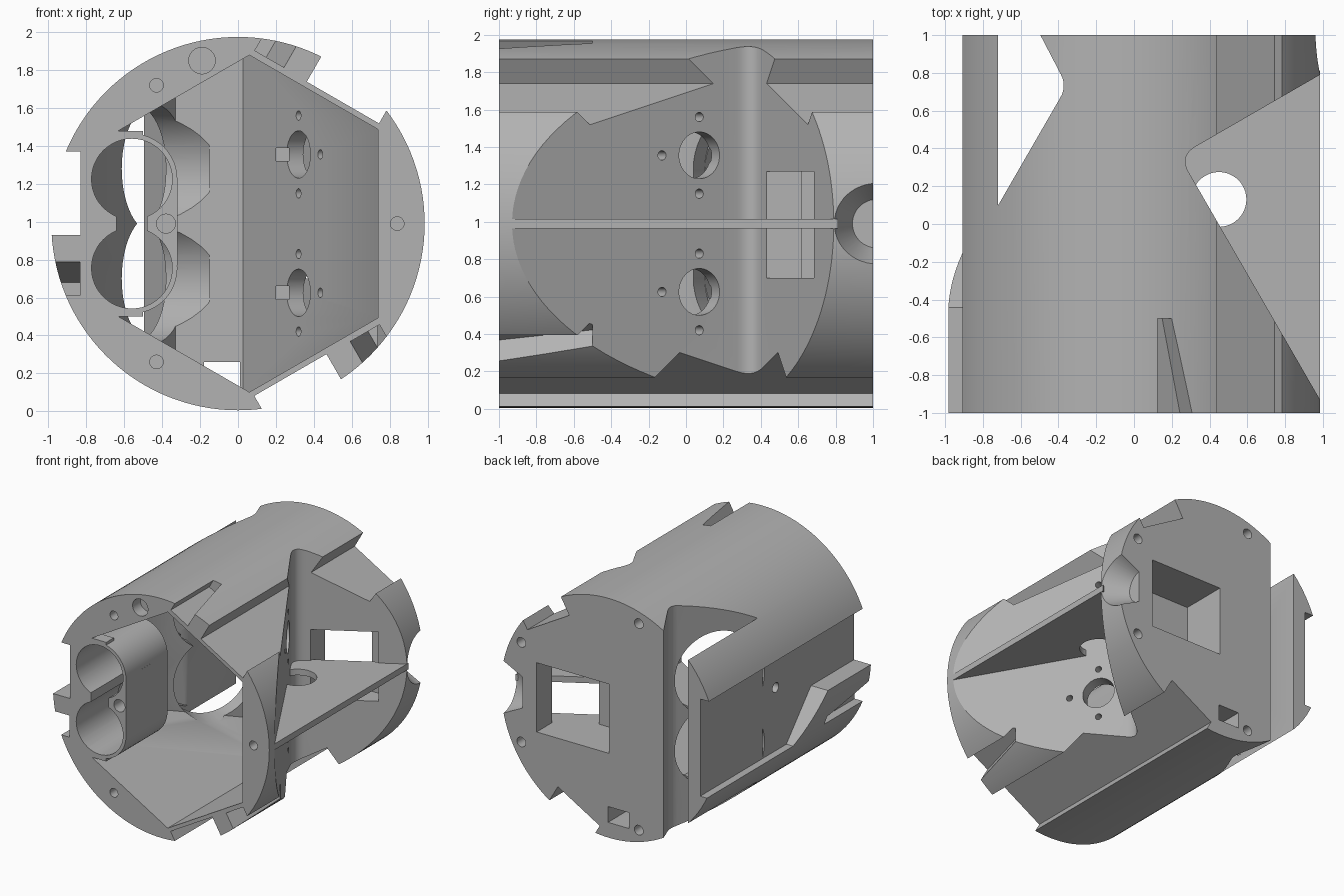
import bpy, bmesh
from math import sin, cos, pi, radians, sqrt
from mathutils import Vector, Matrix

if "Cube" in bpy.data.objects:
    bpy.data.objects.remove(bpy.data.objects["Cube"])

R, ZC = 0.985, 0.99
T60 = sqrt(3)

grey = bpy.data.materials.new("grey plastic")
grey.use_nodes = True
COLOUR = (0.45, 0.45, 0.45, 1)
grey.diffuse_color = COLOUR
grey.node_tree.nodes["Principled BSDF"].inputs["Base Color"].default_value = COLOUR


def finish(name, bm):
    bmesh.ops.recalc_face_normals(bm, faces=bm.faces)
    me = bpy.data.meshes.new(name)
    bm.to_mesh(me)
    bm.free()
    me.materials.append(grey)
    ob = bpy.data.objects.new(name, me)
    bpy.context.collection.objects.link(ob)
    return ob


def prism(name, pts, axis, lo, hi, turn=0):
    """Extrude a 2D outline along an axis, then turn it about the long axis."""
    place = {"x": lambda a, b, d: (d, a, b), "y": lambda a, b, d: (a, d, b),
             "z": lambda a, b, d: (a, b, d)}[axis]
    bm = bmesh.new()
    ends = [[bm.verts.new(place(a, b, d)) for a, b in pts] for d in (lo, hi)]
    bm.faces.new(ends[0])
    bm.faces.new(ends[1][::-1])
    n = len(pts)
    for i in range(n):
        j = (i + 1) % n
        bm.faces.new((ends[0][i], ends[0][j], ends[1][j], ends[1][i]))
    if turn:
        bmesh.ops.rotate(bm, verts=bm.verts, cent=(0, 0, ZC),
                         matrix=Matrix.Rotation(turn, 3, "Y"))
    return finish(name, bm)


def box(name, x, y, z):
    return prism(name, [(x[0], y[0]), (x[1], y[0]), (x[1], y[1]), (x[0], y[1])], "z", *z)


def cyl(name, centre, direction, r, length, r2=None, seg=48):
    bm = bmesh.new()
    rot = Vector(direction).to_track_quat("Z", "Y").to_matrix().to_4x4()
    bmesh.ops.create_cone(bm, cap_ends=True, segments=seg, radius1=r,
                          radius2=r if r2 is None else r2, depth=length,
                          matrix=Matrix.Translation(centre) @ rot)
    return finish(name, bm)


def combine(target, other, op="DIFFERENCE"):
    mod = target.modifiers.new(op, "BOOLEAN")
    mod.operation, mod.object, mod.solver = op, other, "EXACT"
    bpy.context.view_layer.objects.active = target
    bpy.ops.object.modifier_apply(modifier=mod.name)
    bpy.data.objects.remove(other)


def rounded(before, corner, after, r, n=8):
    """Points of an arc-like corner between two edges."""
    p = Vector(corner)
    a = p + (Vector(before) - p).normalized() * r
    b = p + (Vector(after) - p).normalized() * r
    return [tuple(a.lerp(p, i / n).lerp(p.lerp(b, i / n), i / n)) for i in range(n + 1)]


# Main cylinder
body = cyl("body_shell", (0, 0, ZC), (0, 1, 0), R, 2, seg=128)

# Three lengthwise flats and wedge pockets around the outside
for k in range(3):
    turn = k * radians(120)
    flat = [(-1.2, ZC - .06), (-.83, ZC - .06), (-.83, ZC + .38), (-1.2, ZC + .38)]
    combine(body, prism("flat_cutter", flat, "y", -1.1, 1.1, turn))
    wedge = [(-1.1, ZC - .38), (-1.1, ZC - .18), (-.5, ZC - .31), (-.5, ZC - .38)]
    combine(body, prism("wedge_cutter", wedge, "x", -1.2, -.835, turn))

# Side panel is lowered toward the back
low = [(-.45, .94), (-.12, .57), (1.1, .57), (1.1, .94)]
combine(body, prism("panel_cutter", low, "x", -1.2, -.83))

# Hollow interior: six-sided opening narrowing to a back wall
corners = []
for k in range(6):
    a1, a2 = radians(60 * k), radians(60 * k + 60)
    d1, d2 = (.74, .80) if k % 2 == 0 else (.80, .74)
    s = sin(a2 - a1)
    corners.append(((d1 * sin(a2) - d2 * sin(a1)) / s,
                    ZC + (d2 * cos(a1) - d1 * cos(a2)) / s))
hollow = prism("hollow_cutter", corners, "y", -1.2, .8)
plan = [(-.9, -1.3), (1.08, -1.3), (.026, .53), (-.33, .53), (-.9, .53 - .57 * T60)]
combine(hollow, prism("plan_cutter", plan, "z", -.2, 2.2), "INTERSECT")
combine(body, hollow)

# Large V notch on the left side
apex, near, far = (.24, .36), (1.24, .36 - T60), (1.24, .36 + 1 / T60)
notch = rounded(near, apex, far, .1) + [far, near]
combine(body, prism("notch_cutter", notch, "z", -.2, 2.2))

# Rear notch on the right side, leaving a side strip
tip, lower, upper = (-.355, .73), (-.72, .73 - .365 * T60), (-.6, 1.2)
rear = rounded(lower, tip, upper, .07) + [upper, (-.72, 1.2), lower]
combine(body, prism("rear_notch_cutter", rear, "z", -.2, 2.2))

# Round openings in the slanted walls
na = Vector((T60 / 2, .5, 0))
along = Vector((.5, -T60 / 2, 0))
for s in (-1, 1):
    combine(body, cyl("wall_opening", (-.49, .36, ZC + s * .29), (-T60, 1, 0), .34, .42))
    c = Vector((.37, .05, ZC + s * .365))
    combine(body, cyl("port", c, na, .125, .4))
    combine(body, box("slot", (.2, .27), (.05, .6), (c.z - .035, c.z + .035)))
    for off in (Vector((0, 0, .205)), Vector((0, 0, -.205)), along * .23):
        combine(body, cyl("port_screw", c + off, na, .025, .4, seg=20))

# Window through the back, and the small slot below
combine(body, box("window_cutter", (.0, .66), (.62, 1.1), (.7, 1.27)))
combine(body, box("window_inner", (.36, .80), (.36, .8), (.7, 1.27)))
combine(body, box("slot_cutter", (-.18, .01), (.4, 1.1), (.13, .26)))

# Scooped bite on the back rim
combine(body, cyl("bite_cutter", (.92, 1.02, ZC), (1, 0, 0), .13, .26, .26))

# Screw holes in both ends and the side panel
for x, z, r in ((-.43, 1.72, .036), (-.43, .26, .036), (.84, .99, .036), (-.19, 1.85, .07)):
    combine(body, cyl("front_screw", (x, -1, z), (0, 1, 0), r, .2, seg=24))
for x, z in ((.8, .41), (-.27, .85)):
    for s in (-1, 1):
        combine(body, cyl("back_screw", (x, 1, ZC + s * z), (0, 1, 0), .04, .2, seg=24))
combine(body, cyl("panel_screw", (-.8, .02, 1.09), (1, 0, 0), .04, .3, seg=24))

# Twin tube holder at the front
holder = box("tube_holder", (-.815, -.56), (-1, -.46), (.62, 1.36))
combine(holder, box("front_plate", (-.815, -.5), (-1, -.9), (.5, 1.48)), "UNION")
combine(holder, box("tube_web", (-.6, -.32), (-1, -.46), (.77, 1.23)), "UNION")
for s in (-1, 1):
    combine(holder, cyl("tube", (-.56, -.73, ZC + s * .235), (0, 1, 0), .24, .54), "UNION")
for s in (-1, 1):
    combine(holder, cyl("bore", (-.56, -.8, ZC + s * .235), (0, 1, 0), .213, 1))
combine(holder, cyl("holder_screw", (-.38, -.9, ZC), (0, 1, 0), .05, .5, seg=24))
combine(holder, box("tube_gap", (-.64, -.48), (-1.1, -.4), (.93, 1.05)))

# Thin horizontal rib bridging the V notch
rib = cyl("notch_rib", (0, 0, ZC), (0, 1, 0), R, 2, seg=128)
web = [(.2, .36), (1.2, .36 - T60), (1.2, .36 + 1 / T60)]
combine(rib, prism("rib_limit", web, "z", ZC - .025, ZC + .025), "INTERSECT")
combine(rib, cyl("rib_hole", (.45, .13, ZC), (0, 0, 1), .145, .3))

# Smooth curved walls, sharp edges kept
bpy.ops.object.select_all(action="DESELECT")
for ob in (body, holder, rib):
    ob.select_set(True)
    bpy.context.view_layer.objects.active = ob
bpy.ops.object.shade_smooth_by_angle(angle=radians(30))
